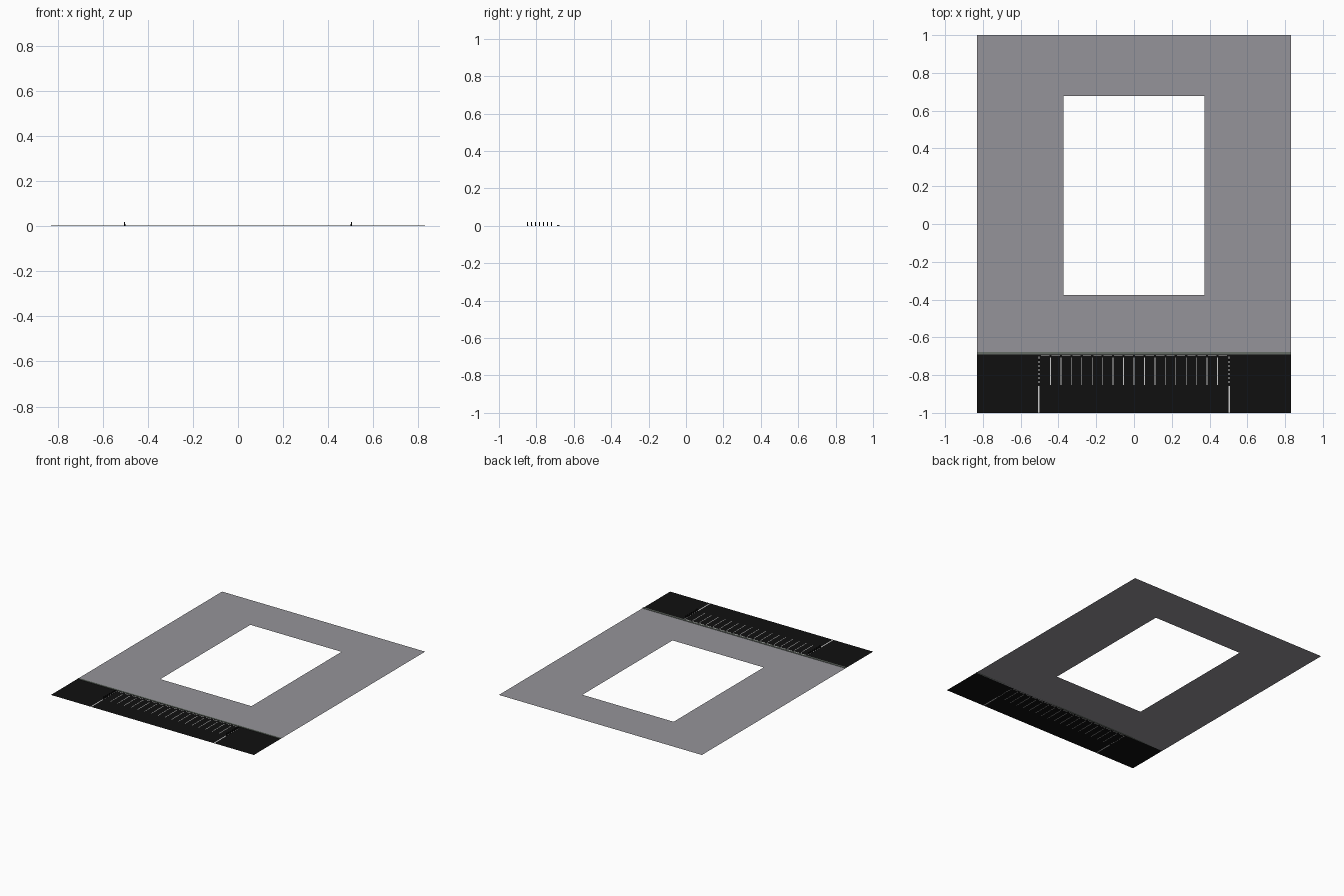
import bpy, bmesh

if "Cube" in bpy.data.objects:
    bpy.data.objects.remove(bpy.data.objects["Cube"])

X, Y0, Y1 = 0.83, -1.0, 1.0
KERB_Y0, KERB_Y1 = -0.69, -0.677


def material(name, r, g, b):
    m = bpy.data.materials.new(name)
    m.diffuse_color = (r, g, b, 1)
    m.use_nodes = True
    m.node_tree.nodes["Principled BSDF"].inputs["Base Color"].default_value = m.diffuse_color
    return m


GREY = material("paving_grey", 0.30, 0.295, 0.32)
BLACK = material("asphalt_black", 0.005, 0.005, 0.005)
WHITE = material("paint_white", 0.75, 0.75, 0.73)
KERB = material("kerb_grey", 0.13, 0.15, 0.13)


def finish(bm, name, mat):
    bmesh.ops.remove_doubles(bm, verts=bm.verts, dist=1e-6)
    me = bpy.data.meshes.new(name)
    bm.to_mesh(me)
    bm.free()
    me.materials.append(mat)
    ob = bpy.data.objects.new(name, me)
    bpy.context.collection.objects.link(ob)
    return ob


def sheet(name, mat, xs, ys, keep):
    """Flat sheet made of the grid cells whose centre passes keep()."""
    bm = bmesh.new()
    for a, b in zip(xs, xs[1:]):
        for c, d in zip(ys, ys[1:]):
            if keep((a + b) / 2, (c + d) / 2):
                bm.faces.new([bm.verts.new((x, y, 0)) for x, y in
                              ((a, c), (b, c), (b, d), (a, d))])
    return finish(bm, name, mat)


# Paved surround with the open rectangular plot
sheet("paving", GREY, [-X, -0.373, 0.373, X], [KERB_Y0, -0.375, 0.677, Y1],
      lambda x, y: not (abs(x) < 0.373 and -0.375 < y < 0.677))

# Painted markings as rectangles (x0, y0, x1, y1)
marks = []
pitch = 0.0553
for i in range(-8, 9):                       # bay dividers
    marks.append((i * pitch - 0.002, -0.853, i * pitch + 0.002, -0.708))
for i in range(-9, 9):                       # dashes along the kerb
    cx = (i + 0.5) * pitch
    marks.append((cx - 0.022, -0.700, cx + 0.022, -0.695))
post_ys = [-0.847 + 0.0213 * i for i in range(7)]
for s in (-1, 1):                            # side lines, solid then dashed
    x = s * 0.503
    marks.append((x - 0.004, Y0, x + 0.004, -0.857))
    for y in post_ys:
        marks.append((x - 0.003, y + 0.005, x + 0.003, y + 0.0165))

xs = sorted({-X, X} | {m[k] for m in marks for k in (0, 2)})
ys = sorted({Y0, KERB_Y0} | {m[k] for m in marks for k in (1, 3)})


def painted(x, y):
    return any(a < x < c and b < y < d for a, b, c, d in marks)


# Road and its markings share one plane without overlapping
sheet("road", BLACK, xs, ys, lambda x, y: not painted(x, y))
sheet("road_markings", WHITE, xs, ys, painted)

# Low kerb between road and paving
bm = bmesh.new()
bmesh.ops.create_cube(bm, size=1)
for v in bm.verts:
    v.co = (v.co.x * 2 * X,
            (KERB_Y0 + KERB_Y1) / 2 + v.co.y * (KERB_Y1 - KERB_Y0),
            0.0015 + v.co.z * 0.003)
finish(bm, "kerb", KERB)

# Rows of tapered bollards on both side lines
for side, s in (("left", -1), ("right", 1)):
    bm = bmesh.new()
    for y in post_ys:
        res = bmesh.ops.create_cone(bm, cap_ends=True, segments=8,
                                    radius1=0.0038, radius2=0.002, depth=0.019)
        bmesh.ops.translate(bm, verts=res["verts"], vec=(s * 0.503, y, 0.0095))
    finish(bm, side + "_bollards", BLACK)
